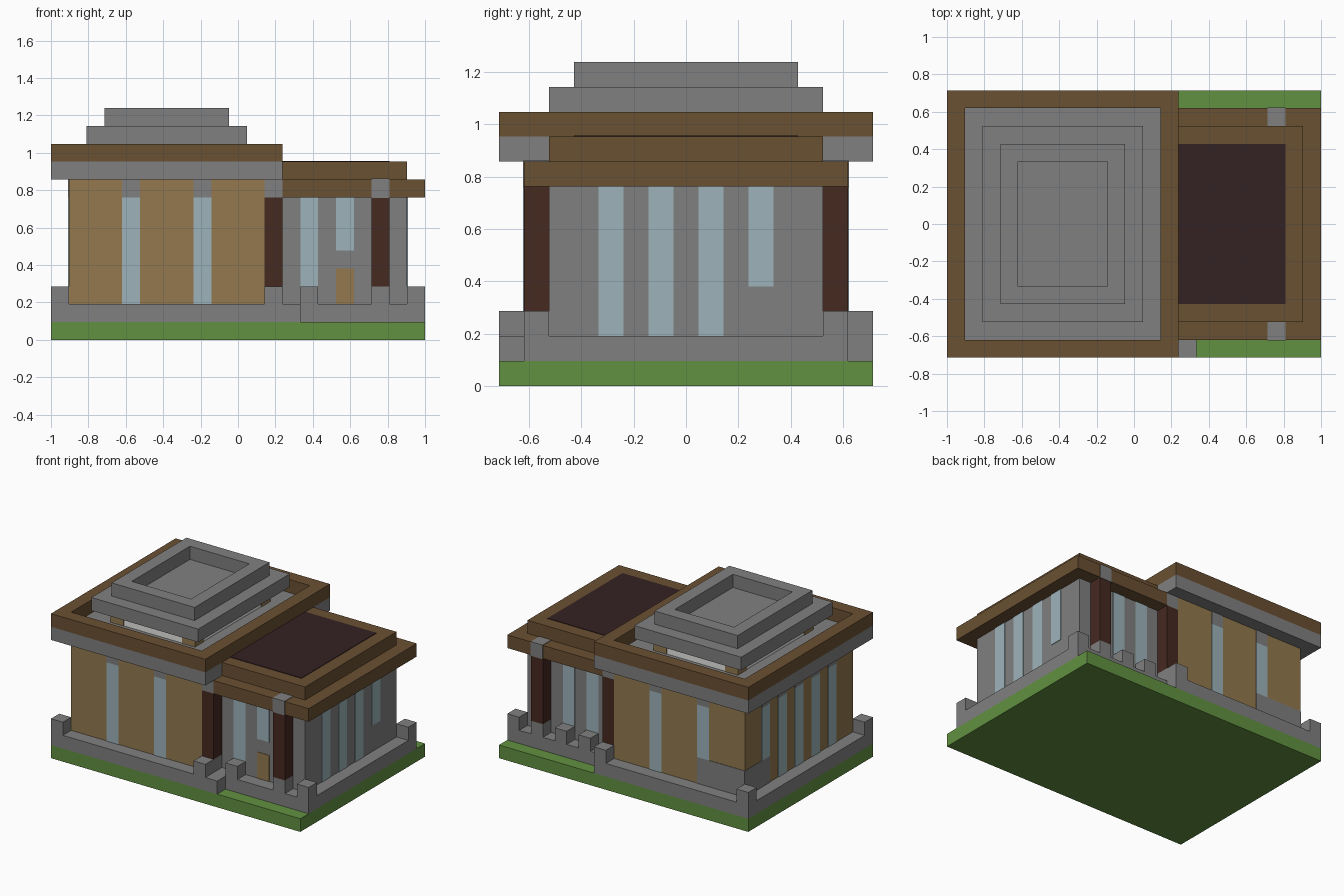
import bpy
import bmesh

cube = bpy.data.objects.get("Cube")
if cube:
    bpy.data.objects.remove(cube, do_unlink=True)

U = 2 / 21          # one block
CX, CY = 10.5, 7.5  # plan centre in blocks
T = 0.04            # how far painted plates stand proud, in blocks


def material(name, rgb):
    col = [(c / 255 / 12.92) if c < 11 else ((c / 255 + 0.055) / 1.055) ** 2.4 for c in rgb] + [1]
    m = bpy.data.materials.new(name)
    m.use_nodes = True
    m.diffuse_color = col
    m.node_tree.nodes["Principled BSDF"].inputs["Base Color"].default_value = col
    return m


STONE = material("grey stone", (128, 128, 128))
GRASS = material("grass green", (98, 145, 65))
TRIM = material("brown trim", (106, 80, 50))
TAN = material("tan wood", (147, 121, 78))
DARK = material("dark wood", (70, 41, 32))
ROOF = material("dark roof", (52, 33, 35))
GLASS = material("pale glass", (157, 180, 187))
WHITE = material("off white", (232, 232, 230))


def finish(name, bm, mat):
    bmesh.ops.recalc_face_normals(bm, faces=bm.faces)
    me = bpy.data.meshes.new(name)
    bm.to_mesh(me)
    bm.free()
    me.materials.append(mat)
    ob = bpy.data.objects.new(name, me)
    bpy.context.collection.objects.link(ob)


def box(name, mat, lo, hi, grow=(0, 0, 0)):
    """Box between two block corners, optionally grown along each axis."""
    bm = bmesh.new()
    bmesh.ops.create_cube(bm, size=1)
    for v in bm.verts:
        p = [(h + g if c > 0 else l - g) for c, l, h, g in zip(v.co, lo, hi, grow)]
        v.co = ((p[0] - CX) * U, (p[1] - CY) * U, p[2] * U)
    finish(name, bm, mat)


def frame(name, mat, lo, hi):
    """Rectangular ring one block wide."""
    bm = bmesh.new()
    rings = []
    for inset, z in ((0, lo[2]), (0, hi[2]), (1, hi[2]), (1, lo[2])):
        x0, y0, x1, y1 = lo[0] + inset, lo[1] + inset, hi[0] - inset, hi[1] - inset
        rings.append([bm.verts.new(((x - CX) * U, (y - CY) * U, z * U))
                      for x, y in ((x0, y0), (x1, y0), (x1, y1), (x0, y1))])
    for a, b in zip(rings, rings[1:] + rings[:1]):
        for i in range(4):
            j = (i + 1) % 4
            bm.faces.new((a[i], a[j], b[j], b[i]))
    finish(name, bm, mat)


def plate_y(name, mat, i, y, k0, k1, width=1):
    """Thin panel on a wall facing front or back."""
    box(name, mat, (i, y, k0), (i + width, y, k1), (0, T, 0))


def plate_x(name, mat, x, j, k0, k1, width=1):
    """Thin panel on a wall facing left or right."""
    box(name, mat, (x, j, k0), (x, j + width, k1), (T, 0, 0))


# Ground and plinth
box("lawn", GRASS, (0, 0, 0), (21, 15, 1))
box("main_plinth", STONE, (0, 0, 1), (13, 15, 2))
box("wing_plinth", STONE, (13, 1, 1), (21, 14, 2))
box("front_step", STONE, (13, 0, 1), (14, 1, 2))

# Low posts around the edge
for i, j in ((0, 0), (0, 14), (12, 0), (12, 14), (14, 1), (14, 13),
             (16, 13), (20, 1), (20, 13)):
    box("edge_post", STONE, (i, j, 2), (i + 1, j + 1, 3))

# Walls
box("main_walls", TAN, (1, 1, 2), (12, 14, 9))
box("wing_walls", STONE, (12, 2, 2), (20, 13, 9))

# Columns with stone bases and caps
for i in (12, 18):
    for j in (1, 13):
        box("column_base", STONE, (i, j, 2), (i + 1, j + 1, 3))
        box("column", DARK, (i, j, 3), (i + 1, j + 1, 8))
        g = T if i == 18 else 0
        box("column_cap", STONE, (i, j, 8), (i + 1, j + 1, 9), (0, g, g))

# Main building windows, lintels and the stone patch at the back corner
for i in (4, 8):
    for y in (1, 14):
        low = 4 if (i, y) == (4, 14) else 2
        plate_y("main_window", GLASS, i, y, low, 8)
        plate_y("window_lintel", STONE, i, y, 8, 9)
for j in range(3, 12, 2):
    plate_x("side_window", GLASS, 1, j, 4 if j == 11 else 2, 8)
    plate_x("window_lintel", STONE, 1, j, 8, 9)
plate_y("back_stone_patch", STONE, 1, 14, 2, 4, 4)
plate_x("side_stone_patch", STONE, 1, 11, 2, 4, 3)

# Wing windows and door
for y in (2, 13):
    plate_y("wing_window", GLASS, 14, y, 2, 8)
    plate_y("wing_window", GLASS, 16, y, 5 if y == 2 else 2, 8)
plate_y("door", TAN, 16, 2, 2, 4)
for j in range(4, 11, 2):
    plate_x("wing_side_window", GLASS, 20, j, 4 if j == 10 else 2, 8)

# Wing roof
box("wing_eaves", TRIM, (13, 1, 8), (21, 14, 9))
box("wing_roof_slab", TRIM, (13, 2, 9), (20, 13, 10))
box("wing_roof_panel", ROOF, (13, 3, 10), (19, 12, 10), (0, 0, T))

# Main roof
box("main_eaves", STONE, (0, 0, 9), (13, 15, 10))
frame("main_parapet", TRIM, (0, 0, 10), (13, 15, 11))
box("lantern_wall", WHITE, (3, 3, 10), (10, 12, 11))
for i in (3, 9):
    for j in (3, 11):
        box("lantern_post", TAN, (i, j, 10), (i + 1, j + 1, 11), (T, T, 0))
box("upper_tier", STONE, (2, 2, 11), (11, 13, 12))
frame("top_rim", STONE, (3, 3, 12), (10, 12, 13))
